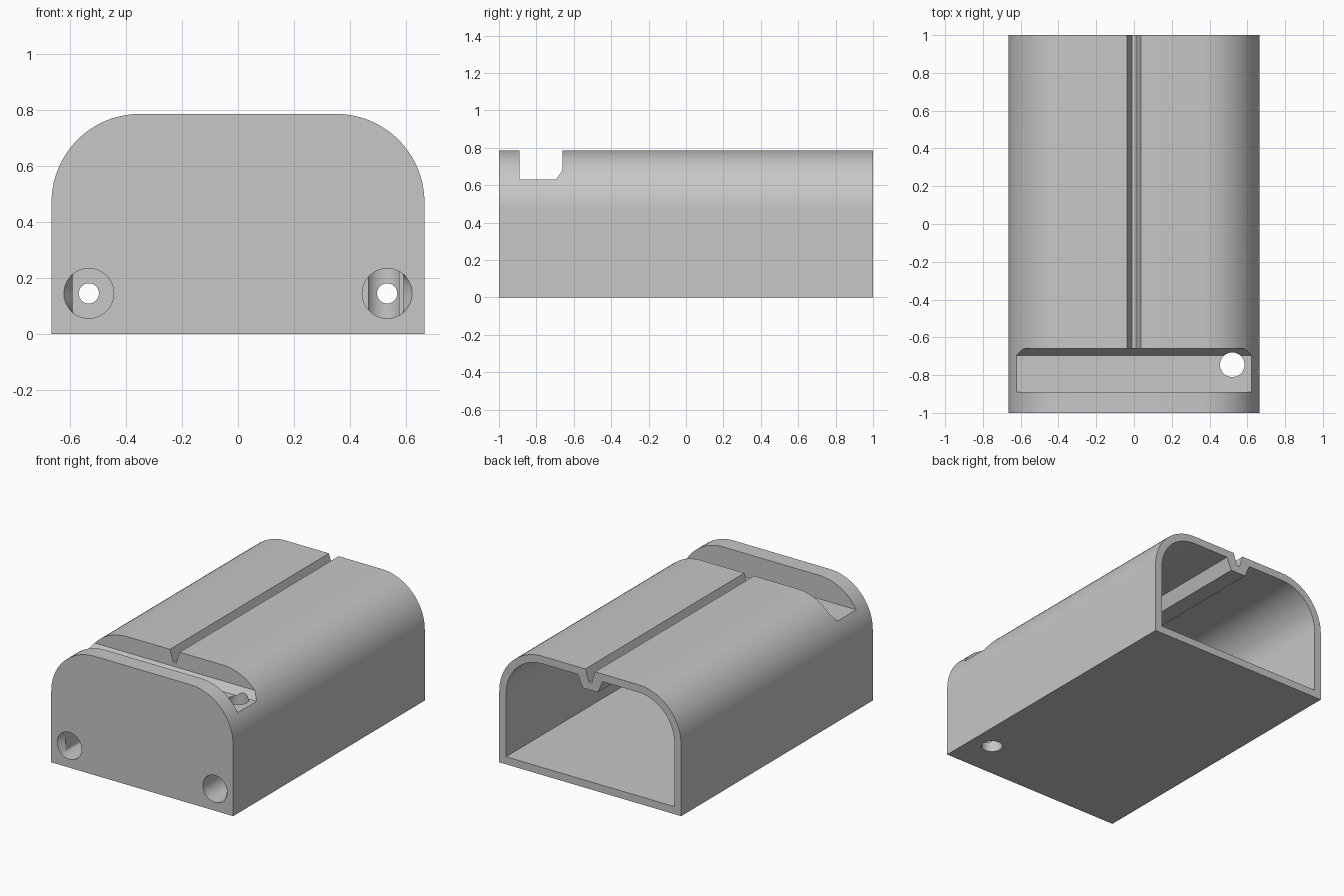
import bpy, bmesh, math

cube = bpy.data.objects.get("Cube")
if cube:
    bpy.data.objects.remove(cube, do_unlink=True)

HALF_W, HEIGHT, RADIUS, WALL = 0.665, 0.785, 0.315, 0.05

grey = bpy.data.materials.new("plain grey")
grey.use_nodes = True
colour = (0.57, 0.57, 0.57, 1)
grey.diffuse_color = colour
grey.node_tree.nodes["Principled BSDF"].inputs["Base Color"].default_value = colour


def loft(name, rings):
    """Closed solid through matching rings of points."""
    bm = bmesh.new()
    rows = [[bm.verts.new(p) for p in ring] for ring in rings]
    n = len(rows[0])
    for a, b in zip(rows, rows[1:]):
        for i in range(n):
            j = (i + 1) % n
            bm.faces.new((a[i], a[j], b[j], b[i]))
    bm.faces.new(rows[0])
    bm.faces.new(rows[-1])
    bmesh.ops.recalc_face_normals(bm, faces=bm.faces)
    mesh = bpy.data.meshes.new(name)
    bm.to_mesh(mesh)
    bm.free()
    mesh.materials.append(grey)
    obj = bpy.data.objects.new(name, mesh)
    bpy.context.collection.objects.link(obj)
    return obj


def along_y(name, outline, y0, y1):
    return loft(name, [[(x, y, z) for x, z in outline] for y in (y0, y1)])


def circle(cx, cy, r, n=48):
    return [(cx + r * math.cos(math.tau * i / n), cy + r * math.sin(math.tau * i / n))
            for i in range(n)]


def arch(inset, ridge=()):
    """Flat-bottomed outline with two rounded top corners."""
    w, r, steps = HALF_W - inset, RADIUS - inset, 20
    cx, cz = HALF_W - RADIUS, HEIGHT - RADIUS
    arc = [(cx + r * math.cos(math.pi / 2 * i / steps),
            cz + r * math.sin(math.pi / 2 * i / steps)) for i in range(steps + 1)]
    left = [(-x, z) for x, z in reversed(arc)]
    return [(-w, inset), (w, inset)] + arc + list(ridge) + left


def cut(body, cutter):
    mod = body.modifiers.new("cut", 'BOOLEAN')
    mod.operation, mod.solver, mod.object = 'DIFFERENCE', 'EXACT', cutter
    bpy.context.view_layer.objects.active = body
    bpy.ops.object.modifier_apply(modifier=mod.name)
    bpy.data.objects.remove(cutter, do_unlink=True)


housing = along_y("housing", arch(0), -1, 1)

# Cavity open at the back, leaving a rib hanging under the roof
roof = HEIGHT - WALL
rib = [(0.09, roof), (0.055, 0.655), (-0.055, 0.655), (-0.09, roof)]
cut(housing, along_y("cavity", arch(WALL, rib), -0.6, 1.1))

# Tapered groove along the roof
groove = [(0.047, 0.82), (0.01, 0.705), (-0.01, 0.705), (-0.047, 0.82)]
cut(housing, along_y("groove", groove, -0.75, 1.1))

# Cross slot with one bevelled lower edge
slot = [(-0.89, 0.9), (-0.89, 0.63), (-0.695, 0.63), (-0.66, 0.68), (-0.66, 0.9)]
cut(housing, loft("slot", [[(x, y, z) for y, z in slot] for x in (-0.8, 0.8)]))

# Vertical hole from the slot through the base
cut(housing, loft("drop_hole", [[(x, y, z) for x, y in circle(0.52, -0.745, 0.065)]
                                for z in (-0.1, 0.7)]))

# Front screw holes: recess flattened on its outer side, then a narrow bore
for side in (-1, 1):
    rim = circle(0.532, 0.145, 0.089)
    rings = []
    for y, limit in ((-1.05, 1), (-1, 1), (-0.96, 0.59), (-0.78, 0.59)):
        rings.append([(side * min(x, limit), y, z) for x, z in rim])
    cut(housing, loft("recess", rings))
    cut(housing, along_y("bore", circle(side * 0.532, 0.145, 0.036), -0.9, -0.5))

bpy.ops.object.select_all(action='DESELECT')
housing.select_set(True)
bpy.context.view_layer.objects.active = housing
bpy.ops.object.shade_smooth_by_angle(angle=math.radians(25))
